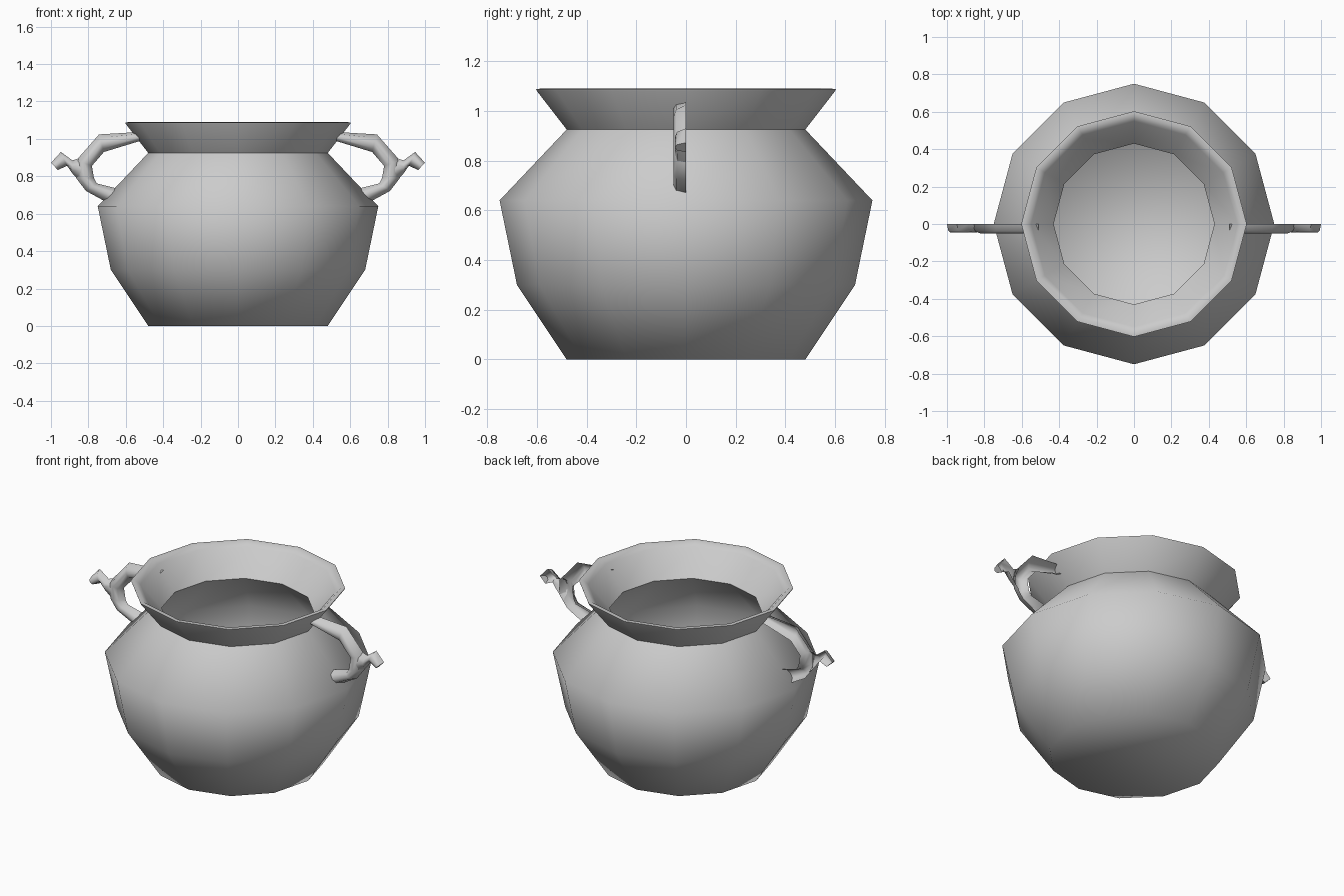
import bpy, bmesh, math

if "Cube" in bpy.data.objects:
    bpy.data.objects.remove(bpy.data.objects["Cube"])

SIDES = 12


def make_object(name, bm, angle):
    mesh = bpy.data.meshes.new(name)
    bm.to_mesh(mesh)
    bm.free()
    obj = bpy.data.objects.new(name, mesh)
    bpy.context.scene.collection.objects.link(obj)
    bpy.ops.object.select_all(action='DESELECT')
    obj.select_set(True)
    bpy.context.view_layer.objects.active = obj
    bpy.ops.object.shade_smooth_by_angle(angle=math.radians(angle))
    return obj


def lathe(name, profile):
    bm = bmesh.new()
    rings = []
    for r, z in profile:
        rings.append([bm.verts.new((r * math.cos(2 * math.pi * i / SIDES),
                                    r * math.sin(2 * math.pi * i / SIDES), z))
                      for i in range(SIDES)])
    for a, b in zip(rings, rings[1:]):
        for i in range(SIDES):
            j = (i + 1) % SIDES
            bm.faces.new((a[i], a[j], b[j], b[i]))
    bm.faces.new(rings[0][::-1])
    bm.faces.new(rings[-1])
    bmesh.ops.recalc_face_normals(bm, faces=bm.faces)
    return make_object(name, bm, 65)


def half_tube(name, stations, depth, cap=False):
    # each station: outer x, z, inner x, z; the back at y = 0 stays open
    bm = bmesh.new()
    rows = []
    for ox, oz, ix, iz in stations:
        rows.append([bm.verts.new((ox + (ix - ox) * t, -depth * d, oz + (iz - oz) * t))
                     for t, d in ((0, 0), (0.2, 0.8), (0.5, 1), (0.8, 0.8), (1, 0))])
    for a, b in zip(rows, rows[1:]):
        for i in range(4):
            bm.faces.new((a[i], a[i + 1], b[i + 1], b[i]))
    bm.normal_update()
    if sum(f.normal.y * f.calc_area() for f in bm.faces) > 0:
        bmesh.ops.reverse_faces(bm, faces=bm.faces)
    if cap:
        bm.faces.new(rows[-1])
    obj = make_object(name, bm, 60)
    obj.modifiers.new("mirror", 'MIRROR').use_axis = (True, False, False)
    return obj


# Pot: outer wall, flared rim, then inner wall down to the floor
lathe("pot_body", [
    (0.48, 0.0), (0.68, 0.30), (0.75, 0.64), (0.48, 0.925), (0.60, 1.08),
    (0.603, 1.088), (0.58, 1.09), (0.55, 1.065), (0.43, 0.925),
    (0.70, 0.63), (0.635, 0.31), (0.45, 0.04)])

# Curved handles on both sides
half_tube("handles", [
    (0.51, 1.038, 0.52, 0.99), (0.743, 1.024, 0.717, 0.93),
    (0.865, 0.885, 0.781, 0.856), (0.865, 0.79, 0.77, 0.79),
    (0.813, 0.722, 0.755, 0.762), (0.70, 0.66, 0.64, 0.733)], 0.05)

# Small bent spurs growing out of the handles
half_tube("handle_spurs", [
    (0.84, 0.90, 0.84, 0.765), (0.885, 0.885, 0.885, 0.815),
    (0.947, 0.93, 0.914, 0.856), (1.0, 0.872, 0.963, 0.834)], 0.045, cap=True)
